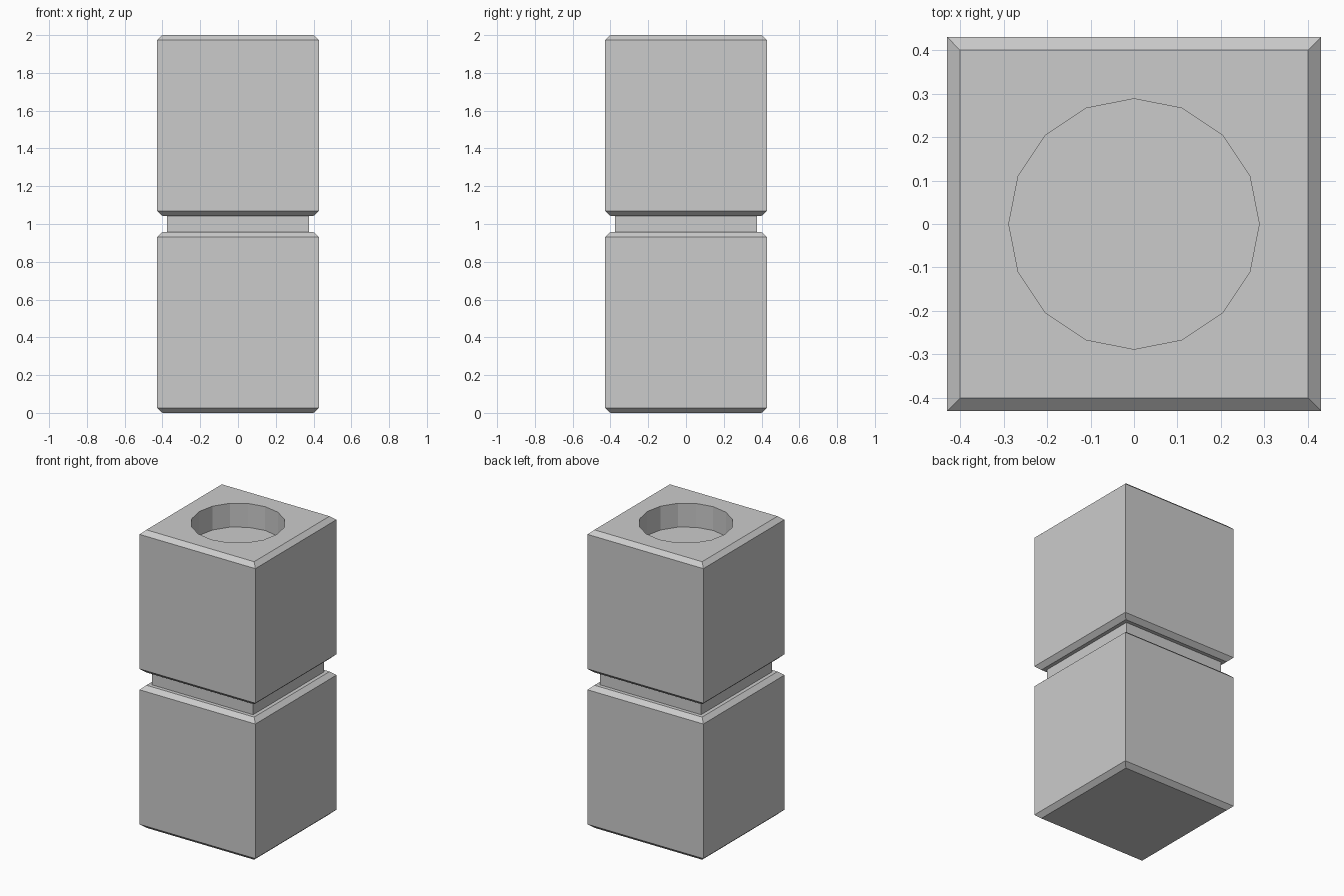
import bpy, bmesh

if "Cube" in bpy.data.objects:
    bpy.data.objects.remove(bpy.data.objects["Cube"])

HALF, INSET, NECK = 0.43, 0.40, 0.375
CHAMFER = 0.027


def square_loft(name, profile):
    """Closed body from stacked square sections given as (half width, z)."""
    bm = bmesh.new()
    rings = [[bm.verts.new((sx * h, sy * h, z))
              for sx, sy in ((-1, -1), (1, -1), (1, 1), (-1, 1))]
             for h, z in profile]
    for a, b in zip(rings, rings[1:]):
        for i in range(4):
            j = (i + 1) % 4
            bm.faces.new((a[i], a[j], b[j], b[i]))
    bm.faces.new(rings[0][::-1])
    bm.faces.new(rings[-1])
    mesh = bpy.data.meshes.new(name)
    bm.to_mesh(mesh)
    bm.free()
    ob = bpy.data.objects.new(name, mesh)
    bpy.context.collection.objects.link(ob)
    return ob


def block(z0, z1):
    """Chamfered block outline."""
    return [(INSET, z0), (HALF, z0 + CHAMFER), (HALF, z1 - CHAMFER), (INSET, z1)]


# two chamfered blocks joined by a narrower neck
body = square_loft("stacked_block_body",
                   block(0, 0.957) + [(NECK, 0.957), (NECK, 1.043)] + block(1.043, 2))

# round 16-sided recess in the top
DEPTH = 0.16
bpy.ops.mesh.primitive_cylinder_add(vertices=16, radius=0.288, depth=2 * DEPTH,
                                    location=(0, 0, 2))
cutter = bpy.context.object
cutter.name = "recess_cutter"
cut = body.modifiers.new("recess", 'BOOLEAN')
cut.operation = 'DIFFERENCE'
cut.solver = 'EXACT'
cut.object = cutter

# bake the recess and drop the cutter
bpy.ops.object.select_all(action='DESELECT')
body.select_set(True)
bpy.context.view_layer.objects.active = body
bpy.ops.object.modifier_apply(modifier=cut.name)
bpy.data.objects.remove(cutter)
